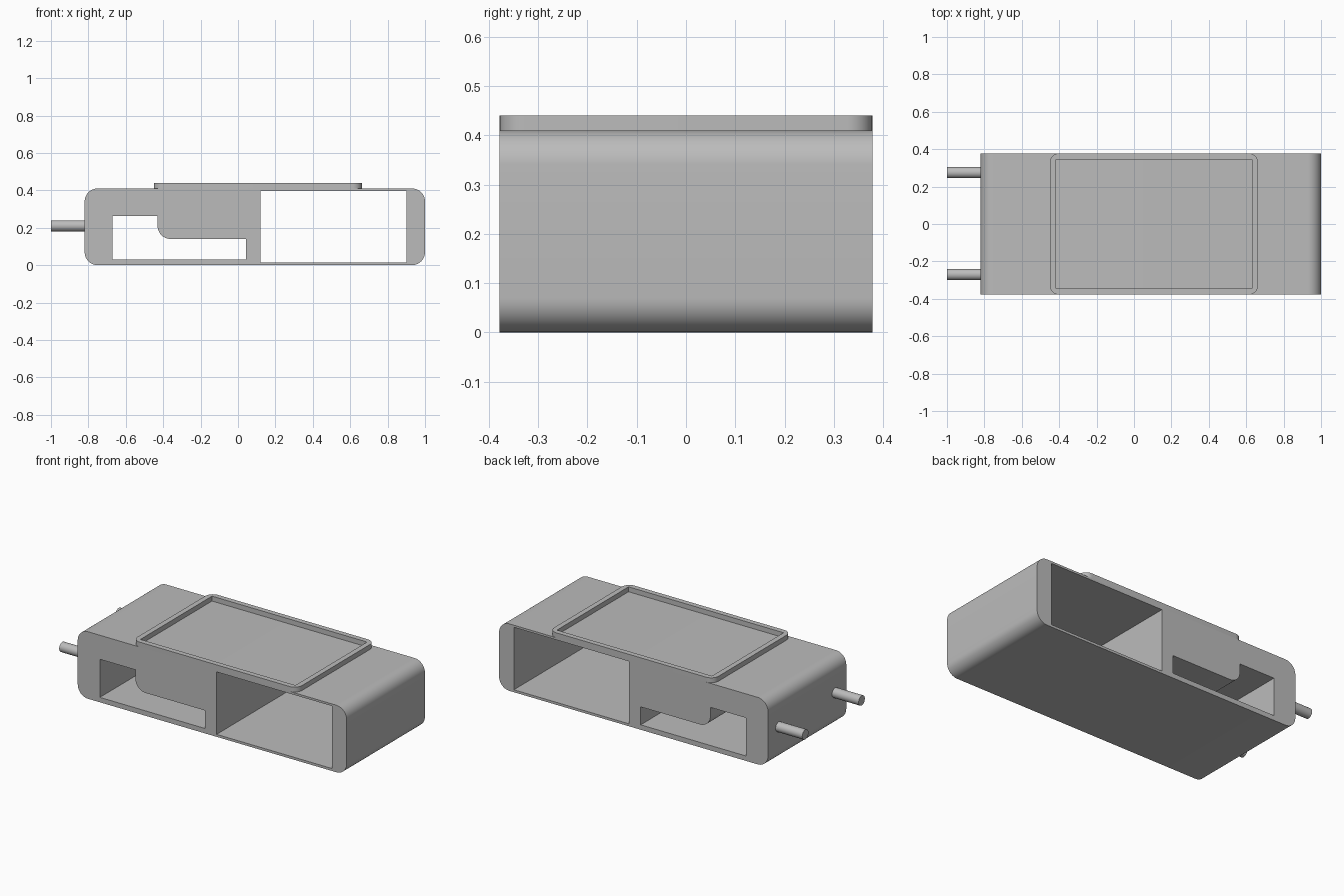
import bpy, bmesh, math
from mathutils import Vector

cube = bpy.data.objects.get("Cube")
if cube:
    bpy.data.objects.remove(cube, do_unlink=True)

grey = bpy.data.materials.new("plain grey")
grey.use_nodes = True
colour = (0.5, 0.5, 0.5, 1)
grey.diffuse_color = colour
grey.node_tree.nodes["Principled BSDF"].inputs["Base Color"].default_value = colour


def arc(cx, cy, r, start, end, steps=10):
    angles = [math.radians(start + (end - start) * i / steps) for i in range(steps + 1)]
    return [(cx + r * math.cos(a), cy + r * math.sin(a)) for a in angles]


def rectangle(x0, y0, x1, y1, r=0):
    if not r:
        return [(x0, y0), (x1, y0), (x1, y1), (x0, y1)]
    return (arc(x1 - r, y1 - r, r, 0, 90) + arc(x0 + r, y1 - r, r, 90, 180)
            + arc(x0 + r, y0 + r, r, 180, 270) + arc(x1 - r, y0 + r, r, 270, 360))


def prism(name, outline, place, low, high):
    """Extrude a 2D outline; place(a, b, depth) gives the 3D point."""
    bm = bmesh.new()
    face = bm.faces.new([bm.verts.new(place(a, b, low)) for a, b in outline])
    top = bmesh.ops.extrude_face_region(bm, geom=[face])["geom"]
    shift = Vector(place(0, 0, high)) - Vector(place(0, 0, low))
    bmesh.ops.translate(bm, vec=shift, verts=[v for v in top if isinstance(v, bmesh.types.BMVert)])
    bmesh.ops.recalc_face_normals(bm, faces=bm.faces)
    mesh = bpy.data.meshes.new(name)
    bm.to_mesh(mesh)
    bm.free()
    mesh.materials.append(grey)
    obj = bpy.data.objects.new(name, mesh)
    bpy.context.collection.objects.link(obj)
    return obj


def activate(obj):
    bpy.ops.object.select_all(action='DESELECT')
    obj.select_set(True)
    bpy.context.view_layer.objects.active = obj


def cut(target, cutter):
    cutter.hide_render = True
    mod = target.modifiers.new("opening", 'BOOLEAN')
    mod.operation = 'DIFFERENCE'
    mod.solver = 'EXACT'
    mod.object = cutter
    activate(target)
    bpy.ops.object.modifier_apply(modifier=mod.name)
    bpy.data.objects.remove(cutter, do_unlink=True)


def along_y(a, b, d):
    return (a, d, b)


def along_z(a, b, d):
    return (a, b, d)


def along_x(a, b, d):
    return (d, a, b)


HALF = 0.378
TOP = 0.41

# Rounded housing with two openings running front to back
housing = prism("housing", rectangle(-0.82, 0, 1, TOP, 0.07), along_y, -HALF, HALF)
cut(housing, prism("large_opening", rectangle(0.12, 0.015, 0.9, 0.397), along_y, -0.5, 0.5))
step = ([(-0.67, 0.03), (0.042, 0.03), (0.042, 0.14)]
        + arc(-0.36, 0.21, 0.07, 270, 180) + [(-0.43, 0.263), (-0.67, 0.263)])
cut(housing, prism("stepped_opening", step, along_y, -0.5, 0.5))

# Raised rim framing the tray on top
rim = prism("tray_rim", rectangle(-0.45, -HALF, 0.663, HALF, 0.05), along_z, TOP, 0.44)
cut(rim, prism("tray_opening", rectangle(-0.418, -0.346, 0.631, 0.346), along_z, 0.3, 0.5))

# Two round pins on the right end
pins = []
for name, y in (("front_pin", -0.27), ("back_pin", 0.275)):
    pins.append(prism(name, arc(y, 0.21, 0.03, 0, 348.75, 31), along_x, -1, -0.815))

for obj in [housing, rim] + pins:
    activate(obj)
    bpy.ops.object.shade_smooth_by_angle(angle=math.radians(30))
